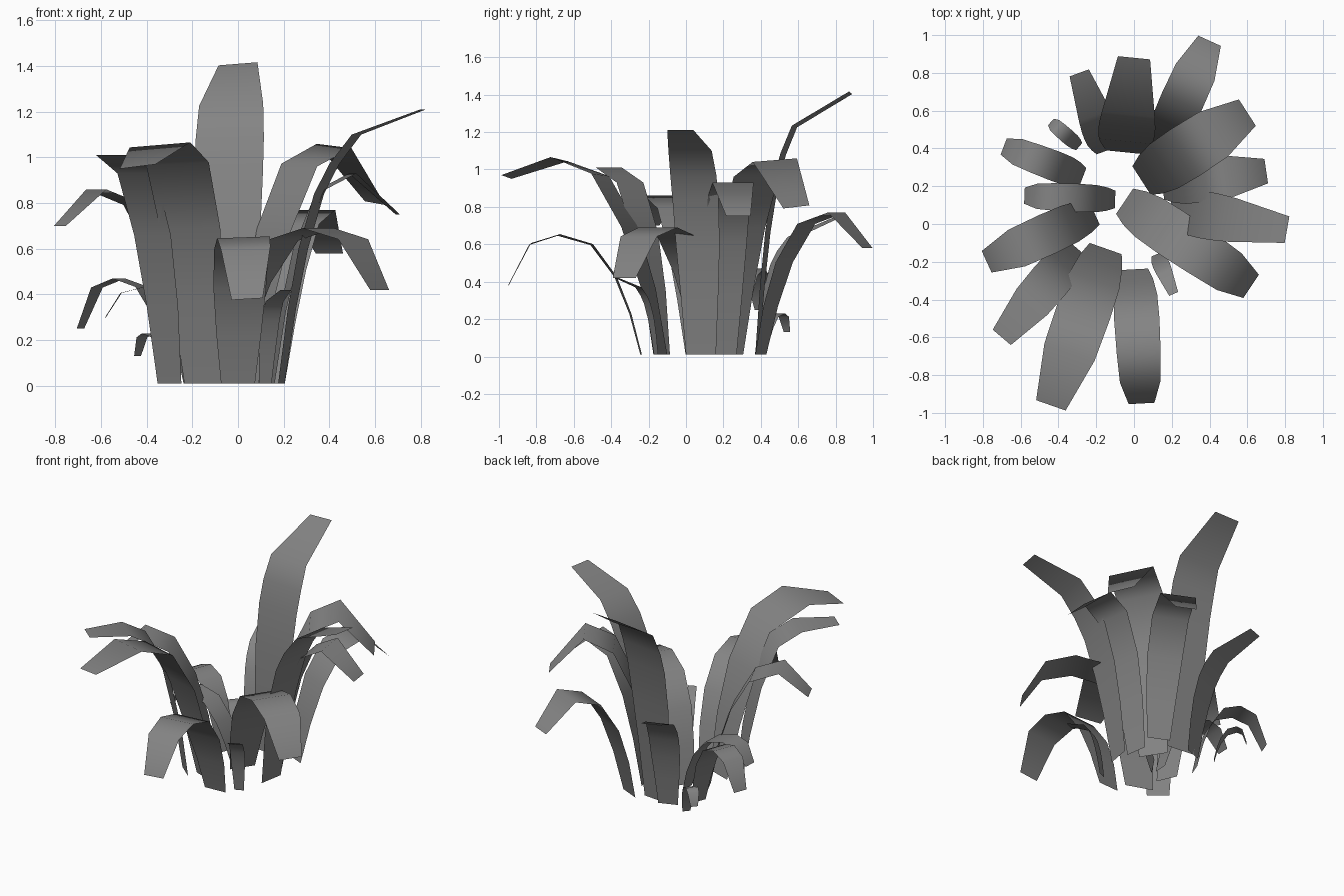
import bpy
import bmesh
from mathutils import Vector

default_cube = bpy.data.objects.get("Cube")
if default_cube:
    bpy.data.objects.remove(default_cube, do_unlink=True)

# Single leaf material
leaf_gray = bpy.data.materials.new("leaf_gray")
leaf_gray.use_nodes = True
leaf_color = (.23, .23, .23, 1)
leaf_gray.diffuse_color = leaf_color
principled = next(n for n in leaf_gray.node_tree.nodes if n.type == 'BSDF_PRINCIPLED')
principled.inputs["Base Color"].default_value = leaf_color
principled.inputs["Roughness"].default_value = .9

# Arcs from the ground to the knee: (outward fraction, height fraction, width fraction)
DROOPING_RISE = [(0, 0, .62), (.13, .34, .82), (.31, .65, .96), (.6, .92, 1), (1, 1, .97)]
UPRIGHT_RISE = [(0, 0, .65), (.14, .3, .82), (.29, .54, .95), (.5, .76, 1), (.7, .88, 1), (1, 1, .94)]
GROUND = .01


def leaf_path(knee, height, tip_height, curled):
    """Return (outward fraction, z, width fraction) along one leaf."""
    rise = UPRIGHT_RISE if tip_height > height else DROOPING_RISE
    path = [(t * knee, GROUND + (height - GROUND) * z, w) for t, z, w in rise]
    if curled:
        path.append((knee + (1 - knee) * .57, height - (height - tip_height) * .18, .9))
    path.append((1, tip_height, .57))
    return path


def build_leaf(name, base, tip, width, knee, height, tip_height, roll=0, curled=False):
    """Sweep a flat tapering ribbon outward from base to tip."""
    start, end = Vector((*base, 0)), Vector((*tip, 0))
    side = Vector((0, 0, 1)).cross(end - start).normalized()
    mesh = bpy.data.meshes.new(name)
    bm = bmesh.new()
    previous = None
    for outward, z, taper in leaf_path(knee, height, tip_height, curled):
        centre = start.lerp(end, outward)
        centre.z = z
        tilt = Vector((0, 0, roll * outward))
        half = (side + tilt) * (width * taper / 2)
        row = bm.verts.new(centre - half), bm.verts.new(centre + half)
        if previous:
            bm.faces.new((previous[0], row[0], row[1], previous[1]))
        previous = row
    for face in bm.faces:
        face.smooth = True
    bm.to_mesh(mesh)
    bm.free()
    mesh.materials.append(leaf_gray)
    leaf = bpy.data.objects.new(name, mesh)
    bpy.context.collection.objects.link(leaf)


# Leaves around the clump: name, base, tip, width, knee position, knee height, tip height
build_leaf("tall_back_leaf", (-.05, .38), (0, .88), .3, .4, 1.23, 1.41, roll=-.08)
build_leaf("back_left_leaf", (.14, .4), (.4, .97), .23, .71, .77, .58)
build_leaf("wide_left_back_leaf", (.04, .23), (.6, .59), .29, .68, 1.05, .8, roll=.1)
build_leaf("left_back_leaf", (.15, .2), (.7, .28), .23, .64, .93, .75)
build_leaf("upright_left_leaf", (.19, .08), (.81, -.03), .25, .53, 1.1, 1.21)
build_leaf("left_front_leaf", (-.05, .12), (.62, -.33), .26, .6, .69, .42, curled=True)
build_leaf("small_front_leaf", (.12, -.16), (.21, -.37), .09, .45, .37, .42)
build_leaf("front_leaf", (0, -.24), (.04, -.95), .24, .62, .65, .38, roll=.06, curled=True)
build_leaf("wide_front_leaf", (-.15, -.13), (-.44, -.96), .29, .66, 1.055, .96, roll=.12)
build_leaf("right_front_leaf", (-.3, -.13), (-.7, -.6), .22, .6, 1.01, 1.01)
build_leaf("right_leaf", (-.21, .06), (-.78, -.2), .22, .72, .86, .7)
build_leaf("low_right_leaf", (-.1, .13), (-.58, .15), .15, .67, .43, .3, curled=True)
build_leaf("low_right_back_leaf", (-.27, .25), (-.69, .41), .16, .6, .47, .25, curled=True)
build_leaf("small_back_leaf", (-.29, .41), (-.44, .54), .08, .7, .23, .13, curled=True)
build_leaf("back_right_leaf", (-.14, .39), (-.29, .8), .19, .45, .64, .74)
